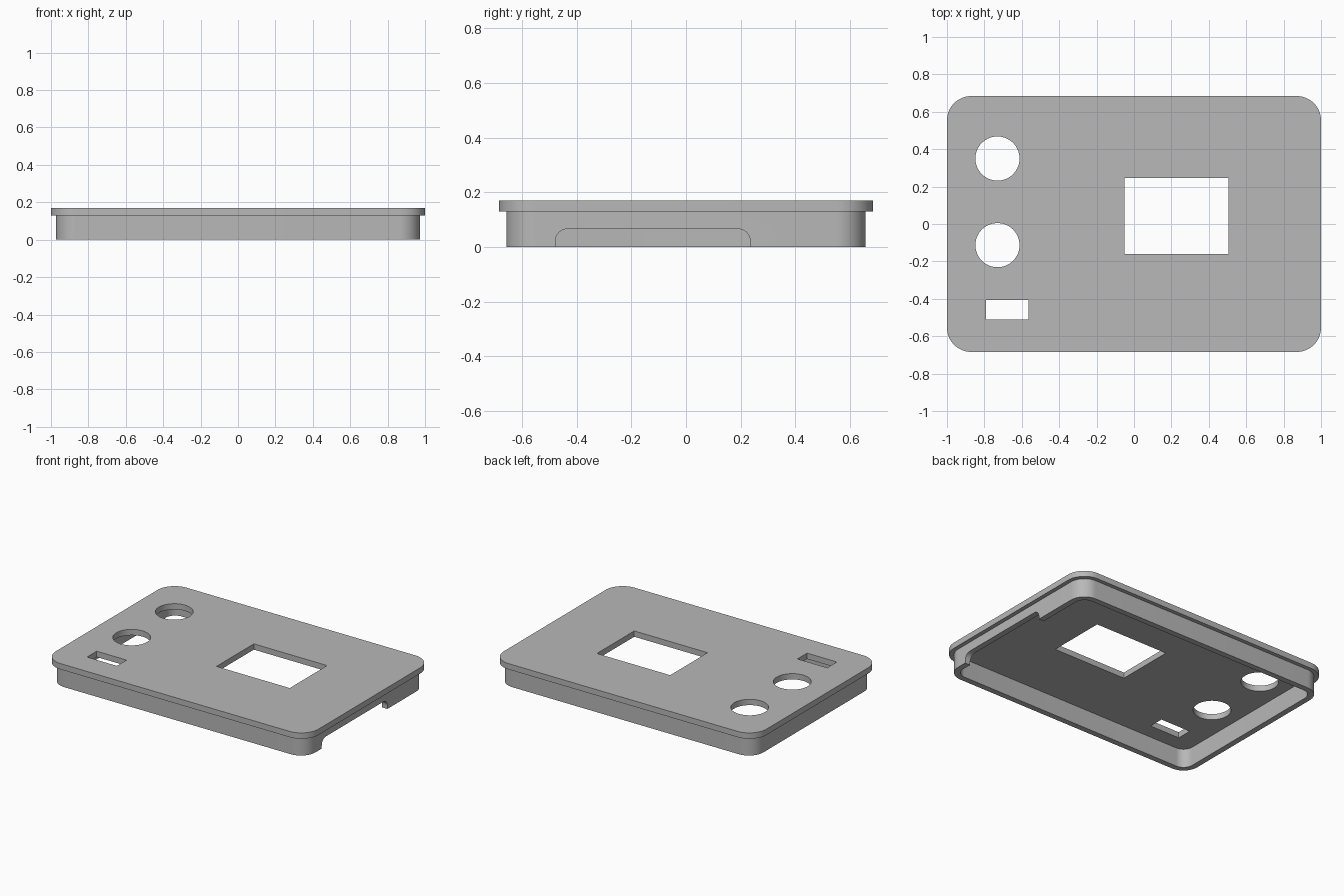
import bpy, bmesh
from math import cos, sin, pi, radians
from mathutils import Matrix, Vector

cube = bpy.data.objects.get("Cube")
if cube:
    bpy.data.objects.remove(cube, do_unlink=True)

GREY = 0.48
mat = bpy.data.materials.new("light grey plastic")
mat.use_nodes = True
mat.diffuse_color = (GREY, GREY, GREY, 1)
bsdf = next(n for n in mat.node_tree.nodes if n.type == "BSDF_PRINCIPLED")
bsdf.inputs["Base Color"].default_value = (GREY, GREY, GREY, 1)


def rounded_rect(x0, x1, y0, y1, r=0.0, steps=12):
    """Outline of a rectangle with corner radius r, counter-clockwise."""
    if r == 0:
        return [(x0, y0), (x1, y0), (x1, y1), (x0, y1)]
    centres = [(x1 - r, y1 - r), (x0 + r, y1 - r), (x0 + r, y0 + r), (x1 - r, y0 + r)]
    return [(cx + r * cos((q + i / steps) * pi / 2), cy + r * sin((q + i / steps) * pi / 2))
            for q, (cx, cy) in enumerate(centres) for i in range(steps + 1)]


def circle(cx, cy, r, steps=64):
    return [(cx + r * cos(2 * pi * i / steps), cy + r * sin(2 * pi * i / steps))
            for i in range(steps)]


def prism(name, outline, low, high, matrix=Matrix()):
    """Solid made by extruding a flat outline from low to high."""
    bm = bmesh.new()
    face = bm.faces.new([bm.verts.new((x, y, low)) for x, y in outline])
    ext = bmesh.ops.extrude_face_region(bm, geom=[face])
    top = [g for g in ext["geom"] if isinstance(g, bmesh.types.BMVert)]
    bmesh.ops.translate(bm, verts=top, vec=Vector((0, 0, high - low)))
    bm.transform(matrix)
    bmesh.ops.recalc_face_normals(bm, faces=bm.faces[:])
    mesh = bpy.data.meshes.new(name)
    bm.to_mesh(mesh)
    bm.free()
    mesh.materials.append(mat)
    obj = bpy.data.objects.new(name, mesh)
    bpy.context.collection.objects.link(obj)
    return obj


def combine(target, tool, operation):
    """Apply a boolean and remove the tool."""
    mod = target.modifiers.new(operation, "BOOLEAN")
    mod.operation, mod.solver, mod.object = operation, "EXACT", tool
    bpy.ops.object.select_all(action="DESELECT")
    target.select_set(True)
    bpy.context.view_layer.objects.active = target
    bpy.ops.object.modifier_apply(modifier=mod.name)
    bpy.data.objects.remove(tool, do_unlink=True)


HX, HY, TOP, UNDER = 1.0, 0.684, 0.17, 0.13
WX, WY, WALL = 0.972, 0.657, 0.04

# Skirt wall, hollowed up to the underside of the lid
cover = prism("enclosure_cover", rounded_rect(-WX, WX, -WY, WY, 0.11), 0, 0.15)
ix, iy = WX - WALL, WY - WALL
cavity = prism("cavity_cutter", rounded_rect(-ix, ix, -iy, iy, 0.07), -0.1, UNDER)

# Overhanging lid plate
lid = prism("lid_plate", rounded_rect(-HX, HX, -HY, HY, 0.13), UNDER, TOP)
combine(cover, lid, "UNION")
combine(cover, cavity, "DIFFERENCE")

# Display window, slot and two round holes through the lid
openings = {
    "window_cutter": rounded_rect(-0.052, 0.506, -0.16, 0.246),
    "slot_cutter": rounded_rect(-0.792, -0.564, -0.51, -0.405),
    "upper_hole_cutter": circle(-0.73, 0.35, 0.118),
    "lower_hole_cutter": circle(-0.73, -0.113, 0.118),
}
for name, outline in openings.items():
    combine(cover, prism(name, outline, 0.1, 0.3), "DIFFERENCE")

# Side notch: profile drawn in y and z, extruded along x
yz_to_world = Matrix(((0, 0, 1, 0), (1, 0, 0, 0), (0, 1, 0, 0), (0, 0, 0, 1)))
notch = prism("notch_cutter", rounded_rect(-0.478, 0.235, -0.2, 0.066, 0.045),
              0.85, 1.1, yz_to_world)
combine(cover, notch, "DIFFERENCE")

# Smooth rounded corners, sharp edges kept
bpy.ops.object.select_all(action="DESELECT")
cover.select_set(True)
bpy.context.view_layer.objects.active = cover
bpy.ops.object.shade_smooth_by_angle(angle=radians(30))
